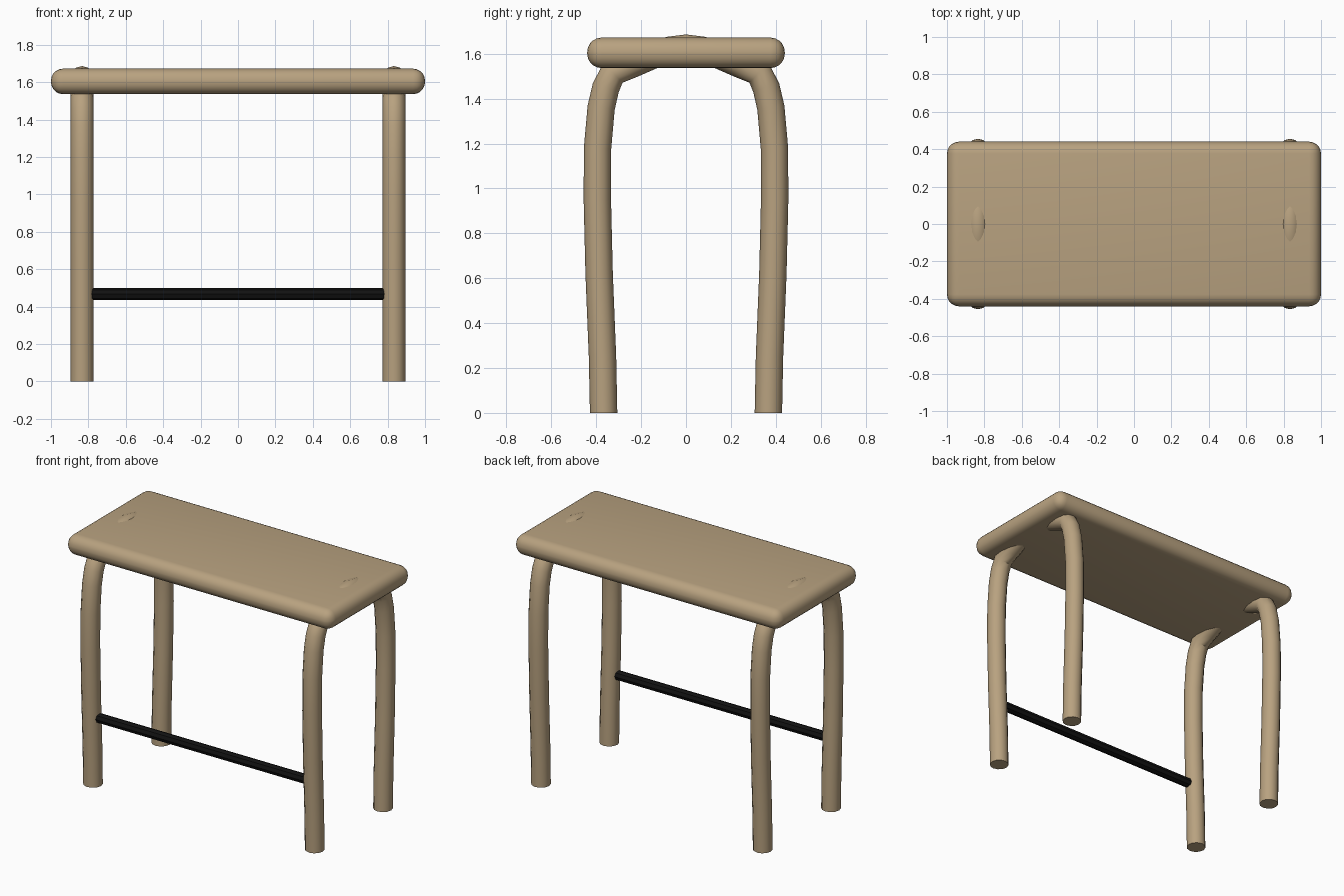
import bpy, bmesh, math
from mathutils import Vector

if "Cube" in bpy.data.objects:
    bpy.data.objects.remove(bpy.data.objects["Cube"], do_unlink=True)


def material(name, rgb):
    m = bpy.data.materials.new(name)
    m.use_nodes = True
    m.diffuse_color = (*rgb, 1)
    m.node_tree.nodes["Principled BSDF"].inputs["Base Color"].default_value = (*rgb, 1)
    return m


wood = material("light wood", (0.48, 0.36, 0.215))
black = material("black metal", (0.006, 0.006, 0.006))


def finish(name, bm, mat, angle=40):
    bmesh.ops.recalc_face_normals(bm, faces=bm.faces)
    mesh = bpy.data.meshes.new(name)
    bm.to_mesh(mesh)
    bm.free()
    mesh.materials.append(mat)
    ob = bpy.data.objects.new(name, mesh)
    bpy.context.collection.objects.link(ob)
    bpy.ops.object.select_all(action='DESELECT')
    ob.select_set(True)
    bpy.context.view_layer.objects.active = ob
    bpy.ops.object.shade_smooth_by_angle(angle=math.radians(angle))
    return ob


def tube(name, path, radius, sides, mat):
    """Sweep a round section along a path, capping both ends."""
    bm = bmesh.new()
    path = [Vector(p) for p in path]
    last = len(path) - 1
    rings = []
    for i, p in enumerate(path):
        before = (p - path[max(i - 1, 0)]).normalized()
        after = (path[min(i + 1, last)] - p).normalized()
        t = (before + after).normalized()
        # Sections of the upright hoops stay flat on the floor
        if i in (0, last) and abs(t.z) > 0.9:
            t = Vector((0, 0, math.copysign(1, t.z)))
        side = Vector((1, 0, 0)) if abs(t.x) < 0.9 else Vector((0, 1, 0))
        up = t.cross(side).normalized()
        angles = [2 * math.pi * k / sides for k in range(sides)]
        rings.append([bm.verts.new(p + radius * (math.cos(a) * side + math.sin(a) * up))
                      for a in angles])
    for a, b in zip(rings, rings[1:]):
        for k in range(sides):
            n = (k + 1) % sides
            bm.faces.new((a[k], a[n], b[n], b[k]))
    bm.faces.new(rings[0])
    bm.faces.new(rings[-1])
    return finish(name, bm, mat)


# Seat: slab with rounded edges
bm = bmesh.new()
bmesh.ops.create_cube(bm, size=1)
for v in bm.verts:
    v.co = (v.co.x * 2, v.co.y * 0.88, v.co.z * 0.136 + 1.604)
bmesh.ops.bevel(bm, geom=bm.edges[:], offset=0.064, segments=5, profile=0.5,
                affect='EDGES')
finish("seat", bm, wood)

# Bent leg hoops: half profile (y, z) mirrored front to back
half = [(0.367, 0), (0.372, 0.25), (0.387, 0.62), (0.395, 0.95), (0.394, 1.18),
        (0.378, 1.36), (0.357, 1.45), (0.325, 1.515), (0.235, 1.556), (0.15, 1.593),
        (0.07, 1.616)]
for side, x in (("left", 0.834), ("right", -0.834)):
    path = [(x, -y, z) for y, z in half] + [(x, 0, 1.625)]
    path += [(x, y, z) for y, z in reversed(half)]
    tube(side + "_leg_hoop", path, 0.061, 12, wood)

# Foot rail between the two front legs
tube("foot_rail", [(-0.79, -0.381, 0.467), (0.79, -0.381, 0.467)], 0.032, 8, black)
